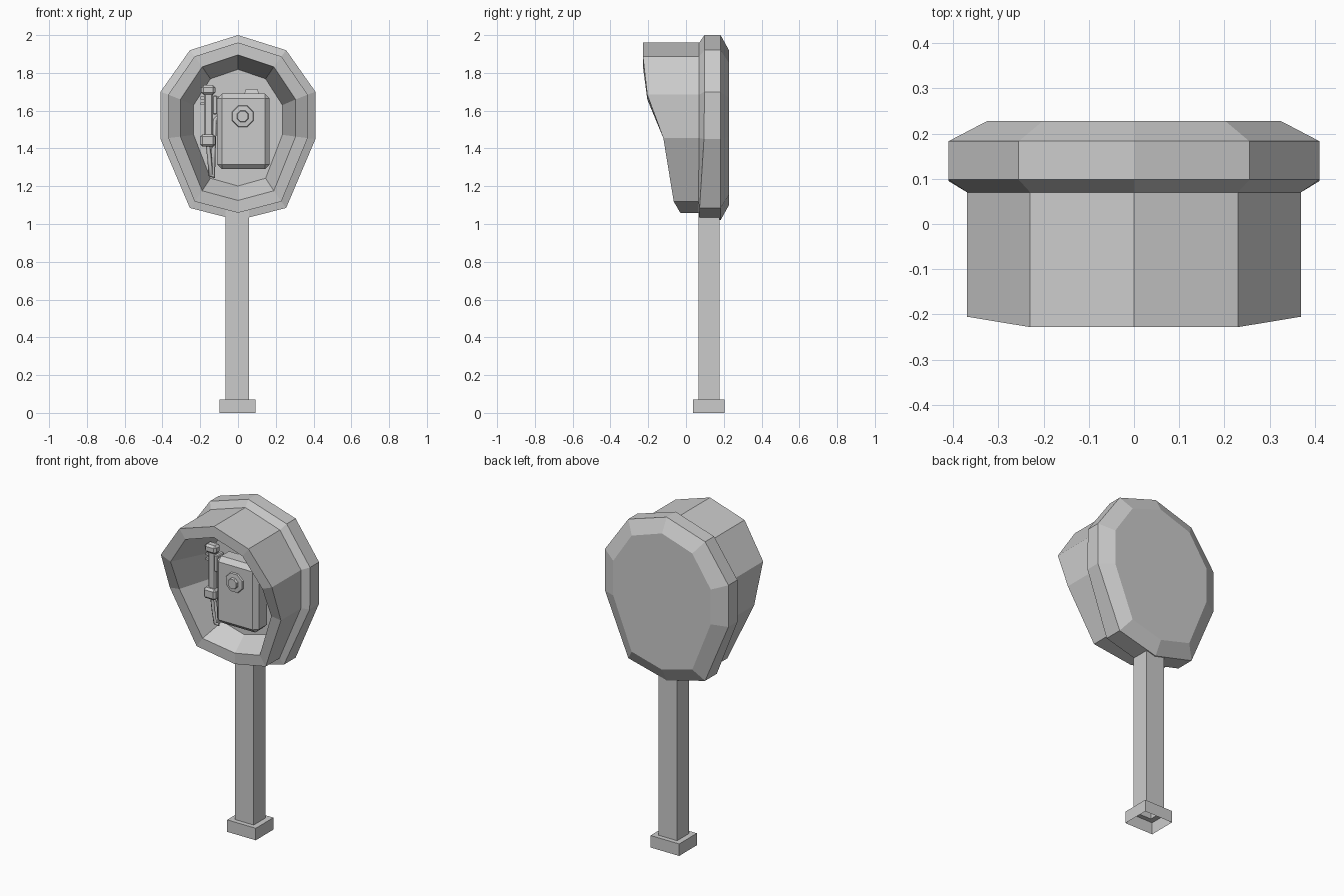
import bpy, bmesh, math
from mathutils import Vector

if "Cube" in bpy.data.objects:
    bpy.data.objects.remove(bpy.data.objects["Cube"])


def finish(name, bm):
    bmesh.ops.recalc_face_normals(bm, faces=bm.faces)
    me = bpy.data.meshes.new(name)
    bm.to_mesh(me)
    bm.free()
    ob = bpy.data.objects.new(name, me)
    bpy.context.collection.objects.link(ob)
    return ob


def loft(name, rings, cap_start=True, cap_end=True):
    """Skin a list of equally sized closed rings."""
    bm = bmesh.new()
    vs = [[bm.verts.new(p) for p in r] for r in rings]
    n = len(vs[0])
    for a, b in zip(vs, vs[1:]):
        for i in range(n):
            j = (i + 1) % n
            bm.faces.new((a[i], a[j], b[j], b[i]))
    if cap_start:
        bm.faces.new(vs[0])
    if cap_end:
        bm.faces.new(vs[-1])
    return finish(name, bm)


def box(name, lo, hi, bevel=0.0):
    bm = bmesh.new()
    bmesh.ops.create_cube(bm, size=1)
    lo, hi = Vector(lo), Vector(hi)
    for v in bm.verts:
        v.co = (lo + hi) / 2 + v.co * (hi - lo)
    if bevel:
        bmesh.ops.bevel(bm, geom=bm.edges[:], offset=bevel, segments=1, affect='EDGES')
    return finish(name, bm)


def square(hx, hy, z, cx=-0.003, cy=0.121):
    return [(cx + a * hx, cy + b * hy, z) for a, b in ((-1, -1), (1, -1), (1, 1), (-1, 1))]


# Hooded shell: ten-sided egg outline, right half listed top to bottom
HALF = [(0, 2.0), (.255, 1.92), (.41, 1.70), (.41, 1.45), (.255, 1.085), (0, 1.02)]
MID = 1.51


def egg(sx, sz, ys):
    ys = ys if isinstance(ys, list) else [ys] * 6
    right = [(x * sx, y, MID + (z - MID) * sz) for (x, z), y in zip(HALF, ys)]
    return right + [(-x, y, z) for x, y, z in right[-2:0:-1]]


hood_front = [-.228, -.228, -.205, -.12, -.065, -.03]
loft("booth_hood", [
    egg(.79, .835, .228),
    egg(1, 1, .183),
    egg(1, 1, [.098, .098, .098, .095, .072, .07]),
    egg(.90, .92, [.07, .07, .07, .07, .065, .065]),
    egg(.90, .92, hood_front),
    egg(.744, .786, hood_front),
    egg(.573, .63, .06)])

# Post with hollow, open-bottomed foot
loft("post_and_foot", [
    square(.095, .084, 0), square(.095, .084, .072),
    square(.062, .056, .072), square(.062, .056, 1.08)], cap_start=False)

# Telephone body, tapered towards the front
box("phone_body", (-.11, -.065, 1.29), (.168, .06, 1.69), .026)
loft("phone_top_bump", [
    [(x, y, 1.68) for x, y in ((.03, 0), (.115, 0), (.115, .06), (.03, .06))],
    [(x, y, 1.715) for x, y in ((.042, .01), (.103, .01), (.103, .06), (.042, .06))]])


# Round dial: stepped octagonal disc
def octagon(r, y):
    return [(.025 + r * math.cos((i + .5) * math.pi / 4), y,
             1.57 + r * math.sin((i + .5) * math.pi / 4)) for i in range(8)]


loft("phone_dial", [octagon(.063, -.06), octagon(.058, -.075), octagon(.033, -.077), octagon(.03, -.092)])

# Handset with ear and mouth pieces, and its hooks
box("handset_grip", (-.18, -.03, 1.44), (-.132, .01, 1.70), .008)
box("handset_earpiece", (-.195, -.045, 1.685), (-.12, .01, 1.735), .012)
box("handset_mouthpiece", (-.2, -.05, 1.41), (-.12, .01, 1.475), .012)
for i, z in enumerate((1.63, 1.66)):
    box(f"handset_hook_{i + 1}", (-.198, -.025, z), (-.10, .0, z + .014))
box("hook_plate", (-.135, -.035, 1.58), (-.11, .03, 1.68), .005)

# Cord hanging from the mouthpiece and looping back up to the body
curve = bpy.data.curves.new("phone_cord", 'CURVE')
curve.dimensions = '3D'
curve.bevel_depth = .012
curve.bevel_resolution = 0
curve.use_fill_caps = True
pts = [(-.16, -.02, 1.43), (-.15, -.02, 1.34), (-.145, -.01, 1.26), (-.13, 0, 1.25),
       (-.13, 0, 1.38), (-.122, 0, 1.55), (-.10, 0, 1.57)]
sp = curve.splines.new('POLY')
sp.points.add(len(pts) - 1)
for p, c in zip(sp.points, pts):
    p.co = (*c, 1)
bpy.context.collection.objects.link(bpy.data.objects.new("phone_cord", curve))
